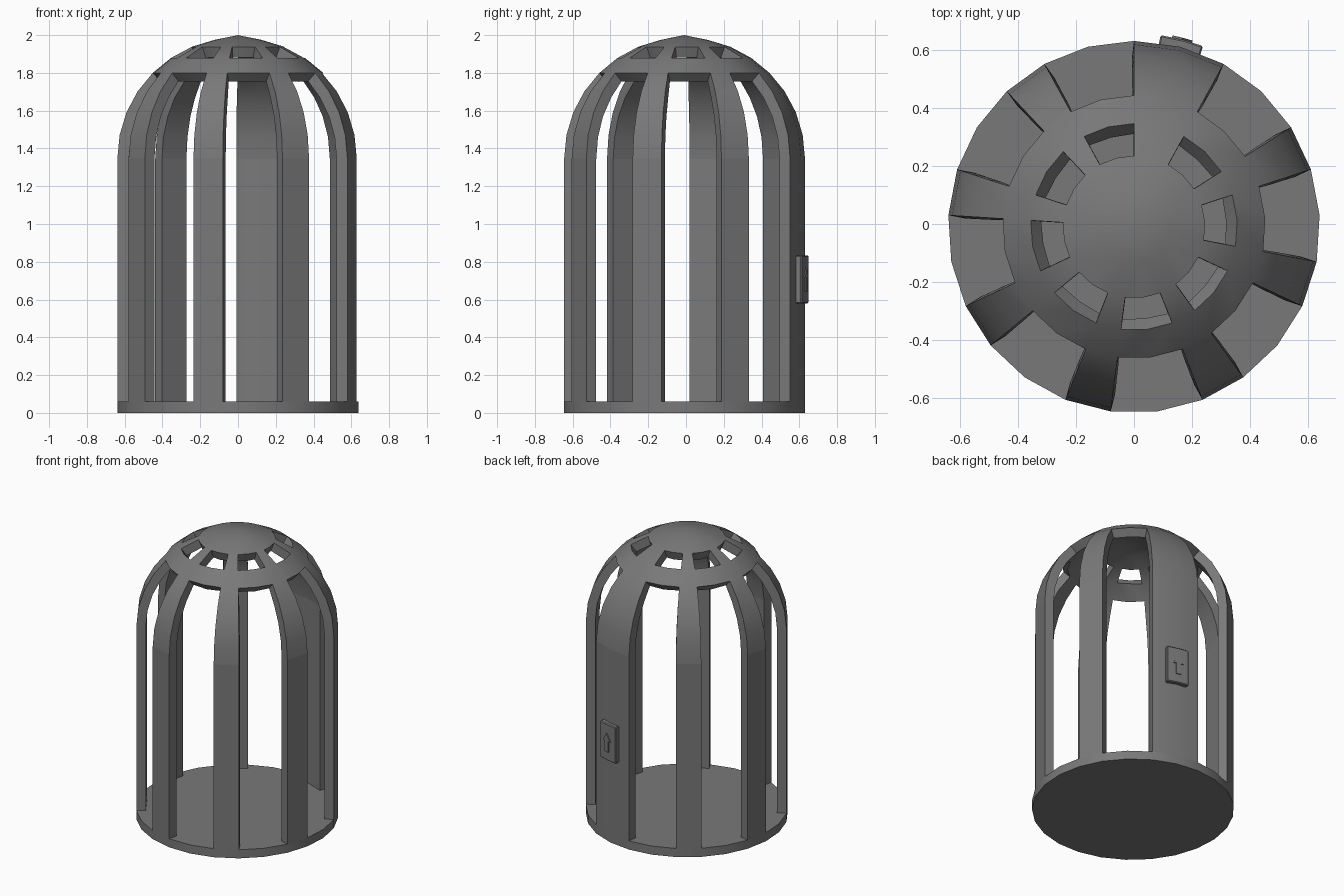
import bpy, bmesh
from math import sin, cos, radians, pi

if "Cube" in bpy.data.objects:
    bpy.data.objects.remove(bpy.data.objects["Cube"])

SIDES = 25
STEP = 2 * pi / SIDES
RADIUS = 0.64
WALL = 0.06
SPRING = 1.347        # height where the dome begins
CENTRE_Y = -0.01

grey = bpy.data.materials.new("dark_grey")
grey.use_nodes = True
grey.diffuse_color = (0.19, 0.19, 0.19, 1)
grey.node_tree.nodes["Principled BSDF"].inputs["Base Color"].default_value = grey.diffuse_color


def polar(angle, r, z):
    return (r * cos(angle), r * sin(angle) + CENTRE_Y, z)


def shell(name, faces, thickness, bevel=0):
    """Outer faces given as (angle, radius, height) corners, thickened inward."""
    bm = bmesh.new()
    for corners in faces:
        bm.faces.new([bm.verts.new(polar(*c)) for c in corners])
    bmesh.ops.remove_doubles(bm, verts=bm.verts, dist=0.0005)
    mesh = bpy.data.meshes.new(name)
    bm.to_mesh(mesh)
    bm.free()
    mesh.materials.append(grey)
    obj = bpy.data.objects.new(name, mesh)
    bpy.context.collection.objects.link(obj)
    bpy.ops.object.select_all(action='DESELECT')
    obj.select_set(True)
    bpy.context.view_layer.objects.active = obj
    solid = obj.modifiers.new("wall", 'SOLIDIFY')
    solid.thickness = thickness
    solid.offset = -1
    solid.use_even_offset = True
    bpy.ops.object.modifier_apply(modifier="wall")
    if bevel:
        mod = obj.modifiers.new("soft_edge", 'BEVEL')
        mod.width = bevel
        mod.segments = 1
        mod.limit_method = 'ANGLE'
        bpy.ops.object.modifier_apply(modifier="soft_edge")
    bpy.ops.object.shade_smooth_by_angle(angle=radians(30))
    return obj


# Cage: straight bars, then a dome in eight rings closing at the crown
profile = [(RADIUS, WALL)]
for i in range(9):
    a = radians(90 * i / 8)
    profile.append((RADIUS * cos(a), SPRING + RADIUS * sin(a)))
profile[-1] = (0, 2.0)

faces = []
for col in range(SIDES):
    a0 = pi / 2 + col * STEP
    a1 = a0 + STEP
    # two open columns then a bar; the last bar is two columns wide
    open_column = col % 3 < 2 and col < 24
    for row in range(len(profile) - 1):
        bar_gap = row < 5        # tall openings
        vent = row == 6          # small openings round the crown
        if open_column and (bar_gap or vent):
            continue
        (r0, z0), (r1, z1) = profile[row], profile[row + 1]
        faces.append([(a0, r0, z0), (a1, r0, z0), (a1, r1, z1), (a0, r1, z1)])
cage = shell("domed_cage", faces, WALL)

# Crisp crease where the bars start to curve
for e in cage.data.edges:
    if all(abs(cage.data.vertices[v].co.z - SPRING) < 0.01 for v in e.vertices):
        e.use_edge_sharp = True

# Floor disc
rim = [(pi / 2 + i * STEP, RADIUS, WALL) for i in range(SIDES)]
shell("floor_disc", [rim], WALL)

# Label plate wrapped round the wide bar at the back
MID = pi / 2 - STEP
HALF = radians(6.5)
Z_MID = 0.707
plate = [[(MID + a, 0.666, Z_MID - 0.127), (MID + a + HALF, 0.666, Z_MID - 0.127),
          (MID + a + HALF, 0.666, Z_MID + 0.127), (MID + a, 0.666, Z_MID + 0.127)]
         for a in (-HALF, 0)]
shell("label_plate", plate, 0.045, bevel=0.005)

# Raised arrow pointing up, built as two mirrored halves
half_shaft = [(0, -0.065), (0.016, -0.065), (0.016, 0.012), (0, 0.012)]
half_head = [(0, 0.012), (0.016, 0.012), (0.034, 0.012), (0, 0.065)]
arrow = []
for outline in (half_shaft, half_head):
    for side in (1, -1):
        pts = [(MID + side * u / RADIUS, 0.672, Z_MID + z) for u, z in outline]
        arrow.append(pts[::side])
shell("plate_arrow", arrow, 0.009)
